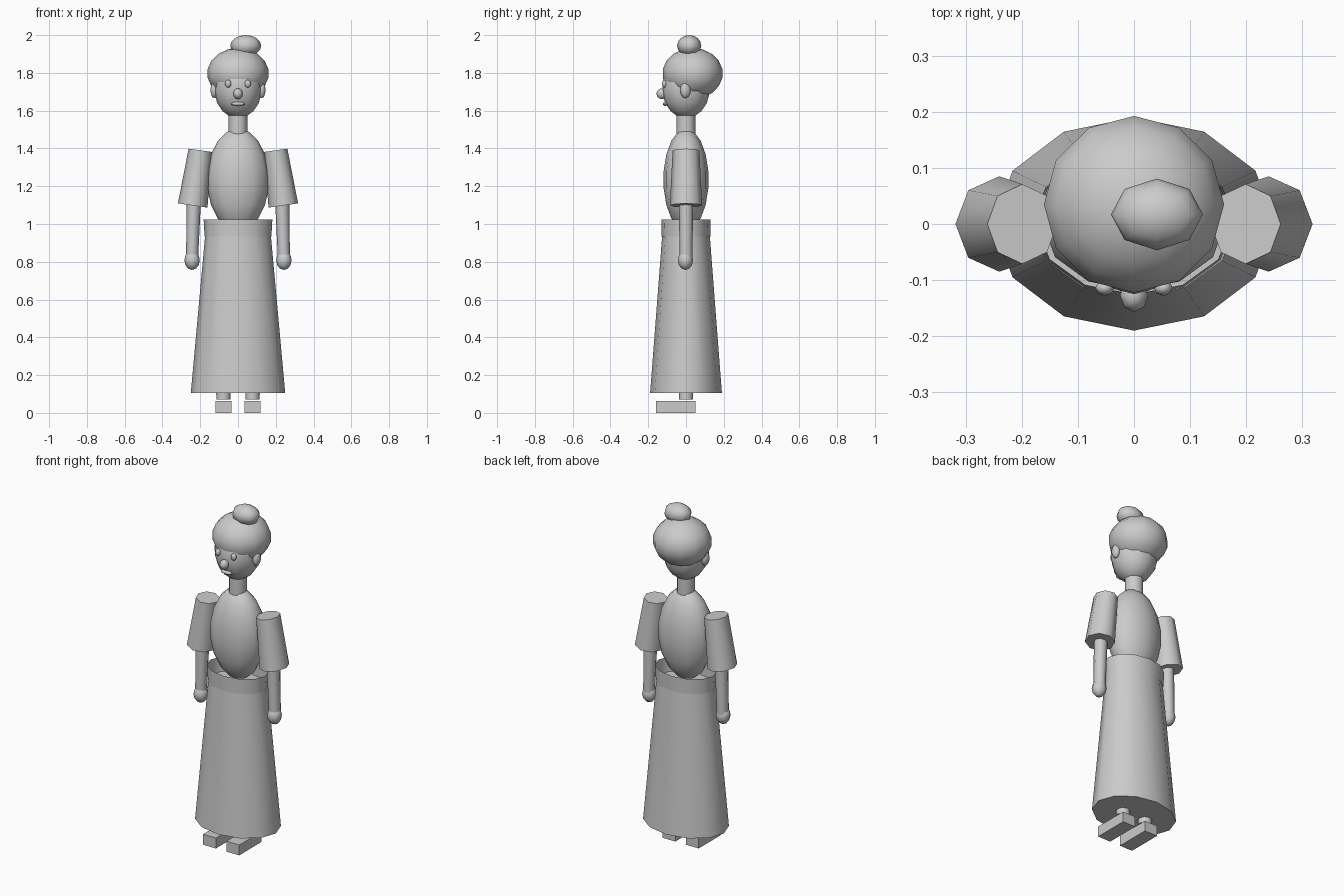
import bpy, bmesh, math
from mathutils import Vector, Matrix

cube = bpy.data.objects.get("Cube")
if cube:
    bpy.data.objects.remove(cube, do_unlink=True)

grey = bpy.data.materials.new("plain_grey")
grey.use_nodes = True
grey.diffuse_color = (0.6, 0.6, 0.6, 1)
grey.node_tree.nodes["Principled BSDF"].inputs["Base Color"].default_value = (0.6, 0.6, 0.6, 1)


def finish(name, bm, smooth=True):
    mesh = bpy.data.meshes.new(name)
    bm.to_mesh(mesh)
    bm.free()
    mesh.materials.append(grey)
    obj = bpy.data.objects.new(name, mesh)
    bpy.context.collection.objects.link(obj)
    if smooth:
        bpy.ops.object.select_all(action='DESELECT')
        obj.select_set(True)
        bpy.context.view_layer.objects.active = obj
        bpy.ops.object.shade_smooth_by_angle(angle=math.radians(60))
    return obj


def ball(name, centre, radii, seg=12, rings=9):
    bm = bmesh.new()
    bmesh.ops.create_uvsphere(bm, u_segments=seg, v_segments=rings, radius=1)
    bm.transform(Matrix.Translation(centre) @ Matrix.Diagonal((*radii, 1)))
    return finish(name, bm)


def tube(name, low, high, low_r, high_r, seg=12, caps=True):
    """Tapered elliptical tube between two points, radii given as (x, y)."""
    bm = bmesh.new()
    bmesh.ops.create_cone(bm, cap_ends=caps, segments=seg, radius1=1, radius2=1, depth=1)
    low, high = Vector(low), Vector(high)
    axis = high - low
    turn = Matrix.Rotation(math.atan2(axis.x, axis.z), 3, 'Y')
    for v in bm.verts:
        base, r = (low, low_r) if v.co.z < 0 else (high, high_r)
        v.co = base + turn @ Vector((v.co.x * r[0], v.co.y * r[1], 0))
    return finish(name, bm)


# Clothes and torso
tube("skirt", (0, 0, 0.105), (0, 0, 0.94), (0.25, 0.19), (0.174, 0.126))
tube("waistband", (0, 0, 0.935), (0, 0, 1.025), (0.177, 0.129), (0.182, 0.131), caps=False)
ball("torso", (0, 0, 1.235), (0.165, 0.12, 0.27))
tube("neck", (0, 0, 1.46), (0, 0, 1.62), (0.05, 0.05), (0.05, 0.05))

# Head, hair and face
ball("head", (0, 0, 1.72), (0.127, 0.127, 0.16))
ball("hair", (0, 0.035, 1.797), (0.163, 0.16, 0.135))
ball("hair_bun", (0.041, 0.017, 1.944), (0.082, 0.064, 0.056), 8, 8)
ball("nose", (0, -0.127, 1.69), (0.025, 0.03, 0.029), 8, 6)
ball("mouth", (0, -0.108, 1.636), (0.038, 0.015, 0.011), 8, 6)

# Paired parts
for side, s in (("left", 1), ("right", -1)):
    ball(side + "_eye", (s * 0.052, -0.114, 1.743), (0.017, 0.014, 0.021), 8, 6)
    ball(side + "_ear", (s * 0.125, -0.003, 1.709), (0.021, 0.028, 0.043), 8, 6)
    tube(side + "_sleeve", (s * 0.24, 0, 1.098), (s * 0.199, 0, 1.39),
         (0.079, 0.085), (0.063, 0.071), 8)
    tube(side + "_forearm", (s * 0.243, 0, 0.82), (s * 0.233, 0, 1.15),
         (0.032, 0.034), (0.038, 0.038), 8)
    ball(side + "_hand", (s * 0.243, -0.003, 0.808), (0.041, 0.04, 0.051), 8, 6)
    tube(side + "_leg", (s * 0.077, 0, 0.072), (s * 0.077, 0, 0.4),
         (0.038, 0.038), (0.04, 0.04), 8)
    shoe = bmesh.new()
    bmesh.ops.create_cube(shoe, size=1)
    shoe.transform(Matrix.Translation((s * 0.077, -0.054, 0.031))
                   @ Matrix.Diagonal((0.085, 0.21, 0.062, 1)))
    finish(side + "_shoe", shoe, smooth=False)
